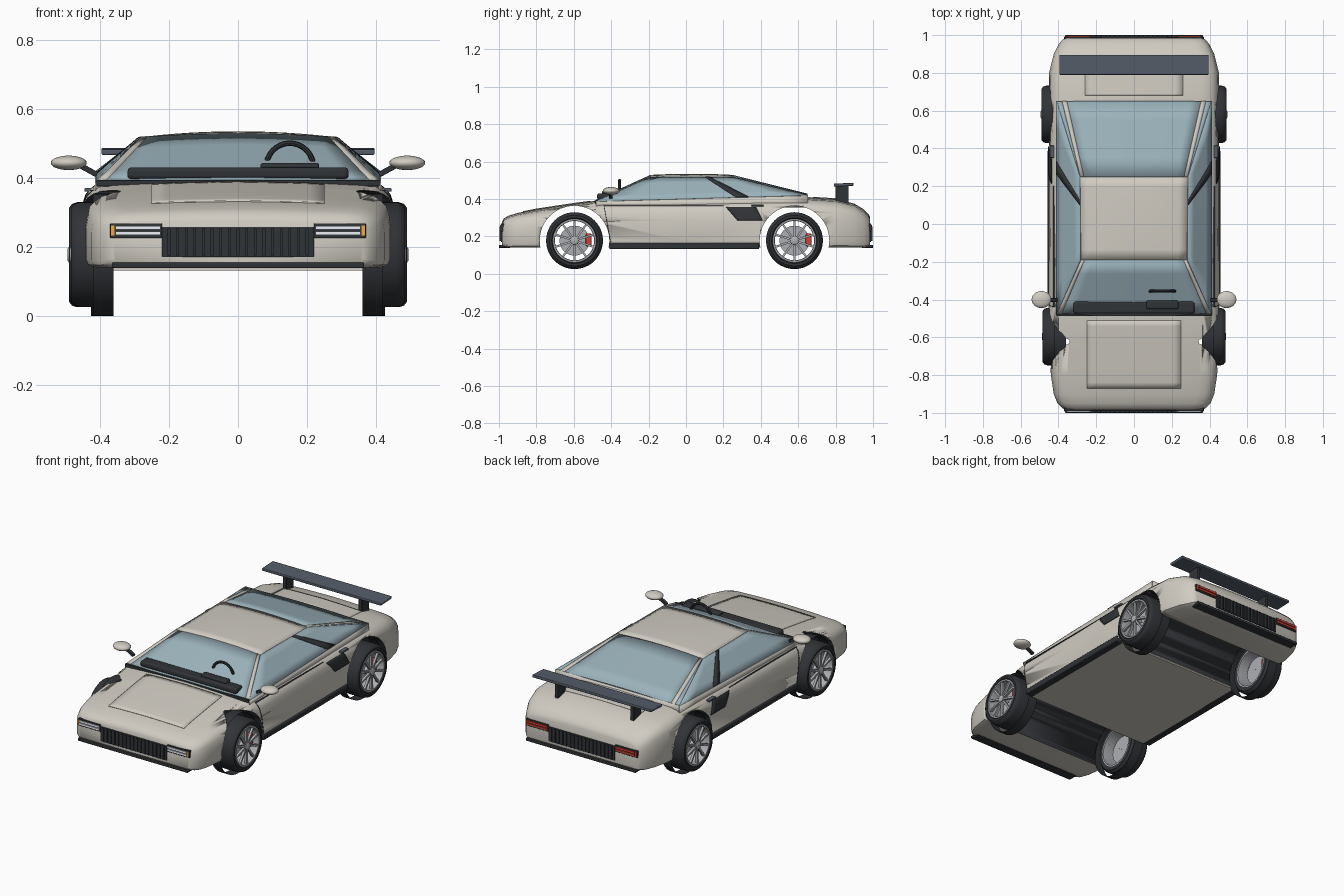
import bpy, bmesh
from math import sin, cos, pi, radians
from mathutils import Matrix, Vector

if "Cube" in bpy.data.objects:
    bpy.data.objects.remove(bpy.data.objects["Cube"])

def mat(name, *c):
    m = bpy.data.materials.new(name)
    m.diffuse_color = (*c, 1)
    m.use_nodes = True
    m.node_tree.nodes["Principled BSDF"].inputs["Base Color"].default_value = m.diffuse_color
    return m

PAINT = mat("paint", .63, .60, .54)
BLACK = mat("black", .03, .033, .038)
GLASS = mat("glass", .33, .45, .50)
SLATE = mat("slate", .09, .11, .14)
STEEL = mat("steel", .42, .43, .45)
RED = mat("red", .65, .05, .03)
WHITE = mat("lamp_white", .85, .88, .95)
AMBER = mat("amber", .9, .4, .05)

def obj(name, bm, m, mirror=False, thick=0, bevel=0):
    bmesh.ops.recalc_face_normals(bm, faces=bm.faces)
    me = bpy.data.meshes.new(name)
    bm.to_mesh(me)
    bm.free()
    o = bpy.data.objects.new(name, me)
    bpy.context.collection.objects.link(o)
    me.materials.append(m)
    if thick:
        s = o.modifiers.new("thickness", 'SOLIDIFY')
        s.thickness, s.offset = thick, 0
    if bevel:
        b = o.modifiers.new("bevel", 'BEVEL')
        b.width, b.segments = bevel, 3
    if mirror:
        o.modifiers.new("mirror", 'MIRROR').use_mirror_merge = False
    bpy.ops.object.select_all(action='DESELECT')
    bpy.context.view_layer.objects.active = o
    o.select_set(True)
    bpy.ops.object.shade_smooth_by_angle(angle=radians(35))
    return o

def box(name, x, y, z, m, mirror=False, bevel=0, rot=None):
    """Box from (min, max) ranges."""
    c = Vector([(a + b) / 2 for a, b in (x, y, z)])
    bm = bmesh.new()
    M = Matrix.Translation(c) @ (rot or Matrix()) @ Matrix.Diagonal((x[1]-x[0], y[1]-y[0], z[1]-z[0], 1))
    bmesh.ops.create_cube(bm, size=1, matrix=M)
    return obj(name, bm, m, mirror, 0, bevel)

def sheet(name, fn, nu, nv, m, mirror=False, thick=.005):
    """Grid patch of fn(u, v), u and v in 0..1."""
    bm = bmesh.new()
    g = [[bm.verts.new(fn(i / nu, j / nv)) for j in range(nv + 1)] for i in range(nu + 1)]
    for i in range(nu):
        for j in range(nv):
            bm.faces.new((g[i][j], g[i+1][j], g[i+1][j+1], g[i][j+1]))
    bmesh.ops.remove_doubles(bm, verts=bm.verts, dist=1e-5)
    return obj(name, bm, m, mirror, thick)

def lathe(name, prof, cy, cz, m, closed=True, mirror=True, n=48):
    """Spin an (x, radius) profile about an axis along x."""
    bm = bmesh.new()
    rings = [[bm.verts.new((x, cy + r*cos(2*pi*k/n), cz + r*sin(2*pi*k/n))) for k in range(n)] for x, r in prof]
    for a in range(len(prof) if closed else len(prof) - 1):
        p, q = rings[a], rings[(a + 1) % len(prof)]
        for k in range(n):
            bm.faces.new((p[k], p[(k+1) % n], q[(k+1) % n], q[k]))
    return obj(name, bm, m, mirror)

# Body shell: stations (y, half width, bottom, top) and one shared section
ST = [(-.985, .36, .15, .275), (-.975, .38, .145, .295), (-.95, .405, .14, .31), (-.9, .425, .14, .325),
      (-.8, .44, .14, .345), (-.6, .453, .14, .375), (-.45, .453, .14, .395), (0, .45, .14, .40),
      (.4, .45, .14, .41), (.65, .452, .14, .41), (.8, .45, .14, .40), (.9, .425, .14, .375),
      (.95, .40, .14, .345), (.975, .38, .145, .32), (.985, .365, .15, .30)]
SEC = [(0, 0), (.93, 0), (.985, .04), (1, .12), (1, .55), (.985, .72), (.965, .81), (.93, .87),
       (.88, .92), (.8, .95), (.4, .985), (0, 1)]

def station(y):
    for a, b in zip(ST, ST[1:]):
        if y <= b[0]:
            t = (y - a[0]) / (b[0] - a[0])
            return [p + (q - p) * t for p, q in zip(a, b)]

def interp(v, pairs):
    for (a, fa), (b, fb) in zip(pairs, pairs[1:]):
        if v <= b:
            return fa + (fb - fa) * (v - a) / (b - a)
    return pairs[-1][1]

def top_z(x, y):
    _, w, b, t = station(y)
    return b + (t - b) * interp(abs(x) / w, SEC[4:][::-1] and [(f, h) for f, h in SEC[5:][::-1]])

def side_x(y, z):
    _, w, b, t = station(y)
    return w * interp((z - b) / (t - b), [(h, f) for f, h in SEC[1:]])

bm = bmesh.new()
loops = []
for y, w, b, t in ST:
    half = [(f * w, y, b + h * (t - b)) for f, h in SEC]
    ring = half + [(-x, y, z) for x, y, z in half[-2:0:-1]]
    loops.append([bm.verts.new(p) for p in ring])
n = len(loops[0])
for p, q in zip(loops, loops[1:]):
    for k in range(n):
        bm.faces.new((p[k], p[(k+1) % n], q[(k+1) % n], q[k]))
bm.faces.new(loops[0])
bm.faces.new(loops[-1])
body = obj("body", bm, PAINT)

# Wheel tunnels cut through the body
AXLES = [("front", -.596, 0), ("rear", .58, .006)]
for name, y, _ in AXLES:
    cut = lathe("cutter", [(-.6, .0001), (-.6, .186), (.6, .186), (.6, .0001)], y, .177, BLACK, True, False, 64)
    md = body.modifiers.new("arch", 'BOOLEAN')
    md.operation, md.solver, md.object, md.material_mode = 'DIFFERENCE', 'EXACT', cut, 'TRANSFER'
    bpy.context.view_layer.objects.active = body
    while body.modifiers[0] != md:
        bpy.ops.object.modifier_apply(modifier=body.modifiers[0].name)
    bpy.ops.object.modifier_apply(modifier=md.name)
    bpy.data.objects.remove(cut)

# Floor, skirts, lips
box("floor", (-.41, .41), (-.41, .39), (.132, .145), PAINT)
box("side_skirt", (.40, .457), (-.41, .39), (.132, .165), BLACK, True, .006)
for s, e in ((-1, "front"), (1, "rear")):
    ys = lambda a, b: tuple(sorted((s * a, s * b)))
    box(e + "_lip", (-.365, .365), ys(.94, 1), (.138, .155), BLACK, bevel=.004)
    box(e + "_grille", (-.22, .22), ys(.96, .990), (.17, .258), BLACK, bevel=.003)
    for i in range(17):
        x = -.2 + i * .025
        box(f"{e}_grille_slat", (x - .004, x + .004), ys(.98, .996), (.175, .253), BLACK)
    box(e + "_lamp_housing", (.22, .37), ys(.95, .990), (.225, .268), BLACK, True, .003)
    for z in (.234, .25):
        box(e + "_lamp_bar", (.225, .355), ys(.97, .995), (z, z + .010), WHITE if s < 0 else RED, True)
    box(e + "_turn_lamp", (.357, .367), ys(.95, .993), (.232, .262), AMBER if s < 0 else RED, True)

# Hood and rear deck panels follow the body
for name, w, y0, y1 in (("hood_panel", .25, -.87, -.51), ("deck_panel", .26, .68, .80)):
    def fn(u, v):
        x, y = w * (2*u - 1), y0 + (y1 - y0) * v
        return (x, y, top_z(x, y) + .001)
    sheet(name, fn, 12, 12, PAINT)

# Greenhouse: roof, glass, pillars
def roof_z(u, v):
    return .515 + .017 * (1 - u*u) * (1 - .35 * v*v)
def base_z(y):
    return .386 + .032 * (y + .48) / 1.13
sheet("roof", lambda u, v: ((.28 + .005*v) * (2*u - 1), -.19 + .44*v, roof_z(2*u - 1, 2*v - 1)), 12, 8, PAINT)

def screen(yb, yt, wb, wt, u0=-1, u1=1, sign=1):
    def fn(u, v):
        s = u0 + (u1 - u0) * u
        zb = base_z(yb) + .008 * max(0, 1 - s*s)
        zt = roof_z(min(1, s * wt / .282), 1)
        return (s * (wb + (wt - wb) * v), yb + (yt - yb) * v, zb + (zt - zb) * v)
    return fn
sheet("windshield", screen(-.48, -.19, .385, .262), 12, 4, GLASS)
sheet("rear_window", screen(.65, .25, .355, .265), 12, 4, GLASS)
sheet("front_pillar", screen(-.48, -.19, .385, .262, 1, 1.067), 1, 4, PAINT, True, .008)
sheet("rear_pillar", screen(.65, .25, .355, .265, 1, 1.073), 1, 4, PAINT, True, .008)
sheet("rear_corner_glass", lambda u, v: (.285 + (.095 + .03*u) * (1-v), .25 + .4*(1-v), .515 + (base_z(.65)-.515) * (1-v)),
      1, 4, GLASS, True)

def side(s0, s1, off=0):
    def fn(u, v):
        s = s0 + (s1 - s0) * u
        yb, yt = -.48 + 1.13*s, -.19 + .44*s
        zb = base_z(yb)
        return (.41 + (-.128 + .003*s) * v + off, yb + (yt-yb)*v, zb + (.515-zb)*v + off)
    return fn
sheet("side_window", side(0, 1), 8, 4, GLASS, True)
sheet("centre_pillar", side(.66, .72, .002), 1, 4, BLACK, True)
sheet("window_sill", lambda u, v: (.411, -.48 + 1.13*u, base_z(-.48 + 1.13*u) * (1-v) + .355*v), 8, 1, PAINT, True)
sheet("rear_sill", lambda u, v: (.41*(2*u - 1), .65, .422 - .05*v), 8, 1, PAINT)
box("cowl_trim", (-.41, .41), (-.488, -.474), (.375, .393), BLACK, bevel=.003)

# Dashboard and steering wheel
box("dashboard", (-.32, .32), (-.475, -.41), (.395, .430), BLACK, bevel=.012)
box("instrument_hood", (.065, .235), (-.45, -.405), (.42, .443), BLACK, bevel=.008)
bm = bmesh.new()
N, K = 32, 8
V = [[bm.verts.new((.15 + (.068 + .008*cos(2*pi*k/K)) * cos(2*pi*i/N), -.355 + .008*sin(2*pi*k/K),
      .432 + (.068 + .008*cos(2*pi*k/K)) * sin(2*pi*i/N))) for k in range(K)] for i in range(N)]
for i in range(N):
    for k in range(K):
        bm.faces.new((V[i][k], V[(i+1) % N][k], V[(i+1) % N][(k+1) % K], V[i][(k+1) % K]))
obj("steering_wheel", bm, BLACK)

# Side intake, handle and door seam
def vent(u, v):
    y = (.215 + .06*v) * (1-u) + (.375 + .035*v) * u
    z = .355 - .07*v
    return (side_x(y, z) + .002, y, z)
sheet("side_intake", vent, 6, 8, BLACK, True)
box("door_handle", (.42, .445), (.35, .415), (.360, .370), SLATE, True, .003)
box("door_seam_top", (.415, .428), (-.44, .2), (.362, .3645), BLACK, True)
sheet("door_seam_front", lambda u, v: (side_x(-.4, .17 + .193*v) + .001, -.405 - .035*v + .003*u, .17 + .193*v), 1, 12, BLACK, True, .003)

# Door mirrors
bm = bmesh.new()
bmesh.ops.create_uvsphere(bm, u_segments=24, v_segments=14, radius=1,
    matrix=Matrix.Translation((.49, -.4, .443)) @ Matrix.Diagonal((.052, .045, .021, 1)))
obj("door_mirror", bm, PAINT, True)
box("mirror_stalk", (.405, .46), (-.412, -.392), (.414, .430), BLACK, True, .003, Matrix.Rotation(-.5, 4, 'Y'))

# Rear wing
box("rear_wing", (-.395, .395), (.79, .895), (.468, .484), SLATE, bevel=.004, rot=Matrix.Rotation(.04, 4, 'X'))
box("wing_post", (.24, .262), (.80, .87), (.37, .472), BLACK, True, .003)

# Wheels
for name, cy, dx in AXLES:
    cz = .177
    L = lambda part, prof, m, closed=True: lathe(f"{name}_{part}", [(x + dx, r) for x, r in prof], cy, cz, m, closed)
    L("arch_liner", [(.36, .177), (.42, .177)], BLACK, False)
    L("tyre", [(.365, .118), (.365, .14), (.38, .152), (.46, .152), (.475, .147), (.484, .135), (.484, .122), (.476, .116)], BLACK)
    L("rim", [(.365, .118), (.474, .118), (.482, .116), (.482, .107), (.472, .105), (.365, .11)], STEEL)
    L("hub", [(.44, .001), (.44, .024), (.484, .022), (.488, .016), (.488, .001)], STEEL)
    L("brake_disc", [(.41, .001), (.41, .08), (.42, .08), (.42, .001)], STEEL)
    bm = bmesh.new()
    for i in range(10):
        M = Matrix.Translation((.472 + dx, cy, cz)) @ Matrix.Rotation(i*pi/5, 4, 'X') @ Matrix.Translation((0, 0, .062))
        bmesh.ops.create_cube(bm, size=1, matrix=M @ Matrix.Diagonal((.014, .011, .095, 1)))
    obj(name + "_spokes", bm, STEEL, True)
    box(name + "_brake_caliper", (.40, .455), (cy + .06, cy + .092), (.147, .215), RED, True, .008)
